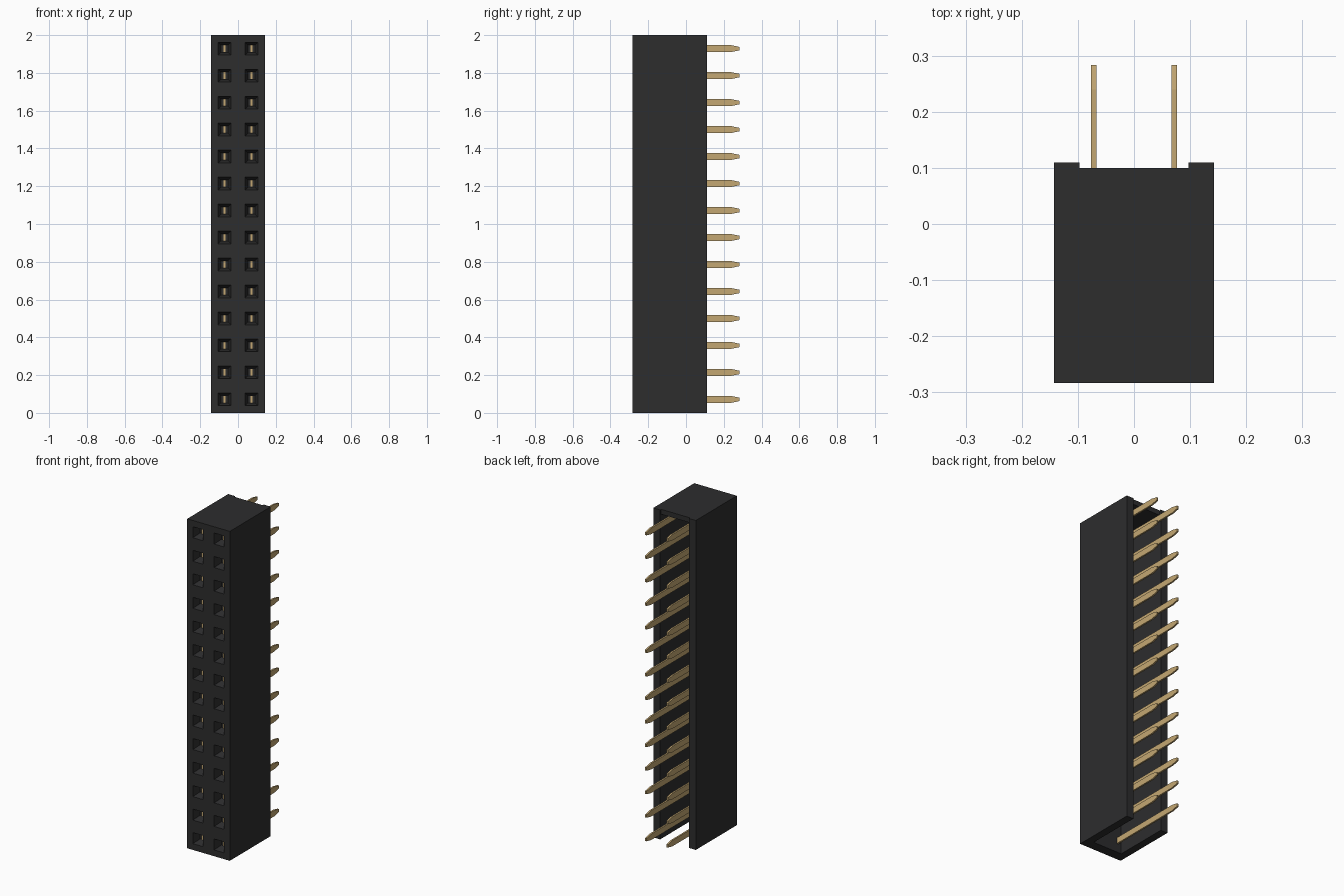
import bpy, bmesh
from mathutils import Matrix, Vector

if "Cube" in bpy.data.objects:
    bpy.data.objects.remove(bpy.data.objects["Cube"])

ROWS = 14
PITCH = 2 / ROWS
HALF_W = PITCH          # half width of the housing
FRONT, BACK = -0.283, 0.11
PLATE_BACK = -0.223     # inner side of the socket plate
WALL = 0.046


def material(name, colour):
    mat = bpy.data.materials.new(name)
    mat.use_nodes = True
    mat.diffuse_color = (*colour, 1)
    bsdf = mat.node_tree.nodes["Principled BSDF"]
    bsdf.inputs["Base Color"].default_value = (*colour, 1)
    bsdf.inputs["Roughness"].default_value = 0.6
    return mat


black = material("black plastic", (0.026, 0.026, 0.027))
gold = material("gold contact", (0.55, 0.39, 0.17))


def finish(bm, name, mat):
    mesh = bpy.data.meshes.new(name)
    bm.to_mesh(mesh)
    bm.free()
    mesh.materials.append(mat)
    obj = bpy.data.objects.new(name, mesh)
    bpy.context.collection.objects.link(obj)
    return obj


def box(name, low, high, mat):
    low, high = Vector(low), Vector(high)
    bm = bmesh.new()
    place = Matrix.Translation((low + high) / 2) @ Matrix.Diagonal((*(high - low), 1))
    bmesh.ops.create_cube(bm, size=1, matrix=place)
    return finish(bm, name, mat)


# Socket plate: a grid of cells thickened backwards, each with a funnel pocket
bm = bmesh.new()
bmesh.ops.create_grid(bm, x_segments=2, y_segments=ROWS, size=1)
for v in bm.verts:
    v.co = (v.co.x * HALF_W, FRONT, v.co.y + 1)
cells = list(bm.faces)
rim = [e for e in bm.edges if e.is_boundary]
extruded = bmesh.ops.extrude_edge_only(bm, edges=rim)["geom"]
for v in extruded:
    if isinstance(v, bmesh.types.BMVert):
        v.co.y = PLATE_BACK
bmesh.ops.edgeloop_fill(bm, edges=[e for e in bm.edges if e.is_boundary])
bmesh.ops.recalc_face_normals(bm, faces=bm.faces)
bmesh.ops.inset_individual(bm, faces=cells, thickness=0.038, use_even_offset=True)
bmesh.ops.inset_individual(bm, faces=cells, thickness=0.014, depth=-0.05,
                           use_even_offset=True)
finish(bm, "socket_plate", black)

# Side walls, and the end cap set slightly in from the back
for side, x in (("left", HALF_W - WALL), ("right", -HALF_W)):
    box(side + "_wall", (x, PLATE_BACK, 0), (x + WALL, BACK, 2), black)
inner = HALF_W - WALL
box("top_cap", (-inner, PLATE_BACK, 1.97), (inner, 0.1, 2), black)


# Flat contact pins with tapered tips
def pin_mesh():
    bm = bmesh.new()
    outline = [(-0.24, -0.018), (0.24, -0.018), (0.283, -0.009),
               (0.283, 0.009), (0.24, 0.018), (-0.24, 0.018)]
    face = bm.faces.new([bm.verts.new((-0.005, y, z)) for y, z in outline])
    side = bmesh.ops.extrude_face_region(bm, geom=[face])["geom"]
    for v in side:
        if isinstance(v, bmesh.types.BMVert):
            v.co.x = 0.005
    bmesh.ops.recalc_face_normals(bm, faces=bm.faces)
    return bm


first = finish(pin_mesh(), "contact_pin", gold)
for row in range(ROWS):
    for sign in (-1, 1):
        pin = first if row == 0 and sign < 0 else first.copy()
        if pin is not first:
            bpy.context.collection.objects.link(pin)
        pin.location = (sign * HALF_W / 2, 0, (row + 0.5) * PITCH)
